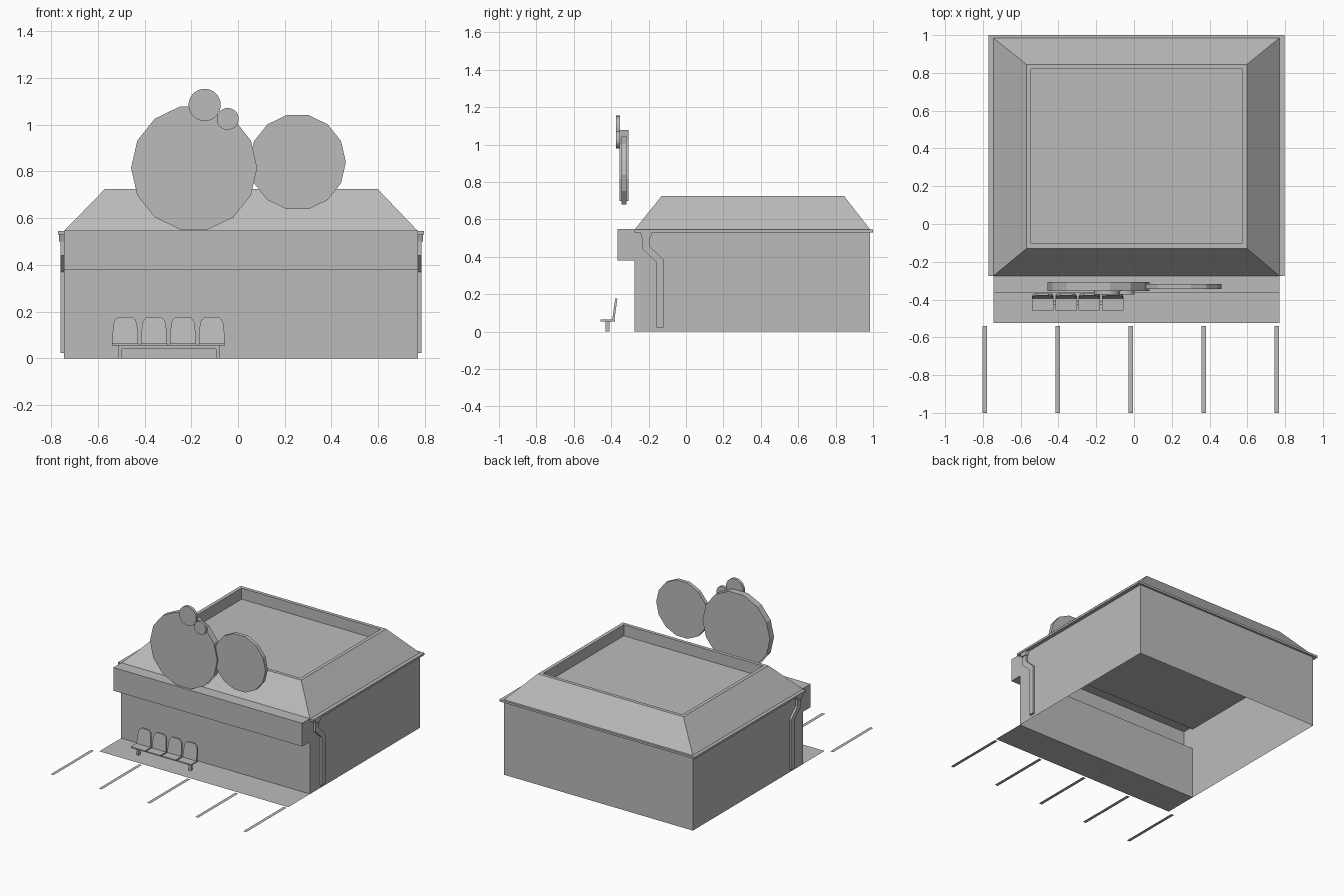
import bpy, bmesh, math
from mathutils import Vector

cube = bpy.data.objects.get("Cube")
if cube:
    bpy.data.objects.remove(cube, do_unlink=True)

GREY = (0.5, 0.5, 0.5, 1)
mat = bpy.data.materials.new("plain_grey")
mat.use_nodes = True
mat.diffuse_color = GREY
mat.node_tree.nodes["Principled BSDF"].inputs["Base Color"].default_value = GREY


def finish(name, bm):
    mesh = bpy.data.meshes.new(name)
    bm.to_mesh(mesh)
    bm.free()
    mesh.materials.append(mat)
    obj = bpy.data.objects.new(name, mesh)
    bpy.context.collection.objects.link(obj)
    return obj


def drop_faces(bm, rule):
    bmesh.ops.delete(bm, geom=[f for f in bm.faces if rule(f)], context='FACES')


def box_mesh(x, y, z):
    bm = bmesh.new()
    bmesh.ops.create_cube(bm, size=1)
    for v in bm.verts:
        v.co = Vector([(r[0] + r[1]) / 2 + c * (r[1] - r[0]) for r, c in zip((x, y, z), v.co)])
    bm.normal_update()
    return bm


def box(name, x, y, z):
    return finish(name, box_mesh(x, y, z))


def prism_mesh(base, offset):
    """Closed prism from a planar outline pushed along an offset."""
    bm = bmesh.new()
    face = bm.faces.new([bm.verts.new(p) for p in base])
    new = bmesh.ops.extrude_face_region(bm, geom=[face], use_keep_orig=True)
    bmesh.ops.translate(bm, vec=offset, verts=[g for g in new["geom"] if isinstance(g, bmesh.types.BMVert)])
    bmesh.ops.recalc_face_normals(bm, faces=bm.faces)
    bm.normal_update()
    return bm


WALL_X, FRONT, BACK = (-0.745, 0.77), -0.275, 0.985
MID_X = sum(WALL_X) / 2

# Walls: open shell, with the front wall stopping under the fascia
bm = box_mesh(WALL_X, (FRONT, BACK), (0, 0.54))
drop_faces(bm, lambda f: abs(f.normal.z) > 0.5 or f.normal.y < -0.5)
finish("walls", bm)
bm = box_mesh(WALL_X, (FRONT, BACK), (0, 0.38))
drop_faces(bm, lambda f: f.normal.y > -0.5)
finish("front_wall", bm)

# Fascia box overhanging the front, open to the inside
bm = box_mesh(WALL_X, (-0.365, FRONT), (0.38, 0.548))
drop_faces(bm, lambda f: f.normal.y > 0.5)
finish("fascia", bm)

# Eaves and hipped roof with a sunken deck
box("eaves", (-0.77, 0.797), (FRONT, 1.0), (0.53, 0.545))
bm = box_mesh(WALL_X, (FRONT, BACK), (0.545, 0.725))
for v in bm.verts:
    if v.co.z > 0.6:
        v.co.x += 0.175 if v.co.x < 0 else -0.172
        v.co.y += 0.145 if v.co.y < 0 else -0.14
top = [f for f in bm.faces if f.normal.z > 0.5]
bmesh.ops.inset_region(bm, faces=top, thickness=0.036)
well = bmesh.ops.extrude_face_region(bm, geom=top)
bmesh.ops.translate(bm, vec=(0, 0, -0.08), verts=[g for g in well["geom"] if isinstance(g, bmesh.types.BMVert)])
bmesh.ops.delete(bm, geom=top, context='FACES')
bmesh.ops.recalc_face_normals(bm, faces=bm.faces)
finish("roof", bm)

# Rainwater funnel and cranked downpipe on each side
pipe = [(-0.232, 0.5), (-0.232, 0.44), (-0.158, 0.37), (-0.158, 0.022),
        (-0.12, 0.022), (-0.12, 0.385), (-0.194, 0.455), (-0.194, 0.5)]
funnel = [(-0.245, 0.53), (-0.235, 0.5), (-0.19, 0.5), (-0.18, 0.53)]
for side, label in ((1, "left"), (-1, "right")):
    wall = MID_X + side * 0.7575
    for part, outline, depth in (("downpipe", pipe, 0.015), ("funnel", funnel, 0.022)):
        finish(f"{label}_{part}", prism_mesh([(wall, y, z) for y, z in outline], (side * depth, 0, 0)))

# Round sign discs standing over the front; the undersides of the two large rims are open
discs = [("large_disc", -0.188, 0.815, 0.27, 14, -0.355, -0.307, 0.69),
         ("medium_disc", 0.255, 0.84, 0.207, 14, -0.345, -0.318, 0.67),
         ("upper_bubble", -0.143, 1.085, 0.069, 28, -0.373, -0.353, 0),
         ("lower_bubble", -0.044, 1.025, 0.047, 28, -0.373, -0.353, 0)]
for name, cx, cz, r, sides, y0, y1, cut in discs:
    ring = [math.tau * i / sides for i in range(sides)]
    bm = prism_mesh([(cx + r * math.cos(a), y0, cz + r * math.sin(a)) for a in ring], (0, y1 - y0, 0))
    drop_faces(bm, lambda f: abs(f.normal.y) < 0.5 and f.calc_center_median().z < cut)
    finish(name, bm)

# Bench: four bucket seats on a beam with two legs
back = [(-0.055, 0.062), (-0.055, 0.1), (-0.05, 0.15), (-0.043, 0.165), (-0.03, 0.177)]
back += [(-x, z) for x, z in reversed(back)]
for i in range(4):
    cx = -0.483 + i * 0.1235
    box(f"seat_{i + 1}", (cx - 0.057, cx + 0.057), (-0.458, -0.38), (0.055, 0.064))
    lean = [(cx + x, -0.395 + (z - 0.06) * 0.14, z) for x, z in back]
    finish(f"seat_back_{i + 1}", prism_mesh(lean, (0, 0.012, 0)))
box("bench_beam", (-0.514, -0.077), (-0.43, -0.41), (0.04, 0.055))
for label, x in (("right", -0.514), ("left", -0.095)):
    box(f"bench_leg_{label}", (x, x + 0.018), (-0.43, -0.41), (0, 0.04))

# Pavement and parking lines as flat sheets
def sheet(name, x, y):
    bm = box_mesh(x, y, (0, 0.001))
    drop_faces(bm, lambda f: f.normal.z < 0.5)
    finish(name, bm)


sheet("pavement", WALL_X, (-0.525, FRONT))
for i in range(5):
    x = -0.791 + i * 0.3865
    sheet(f"parking_line_{i + 1}", (x - 0.012, x + 0.012), (-1.0, -0.54))
